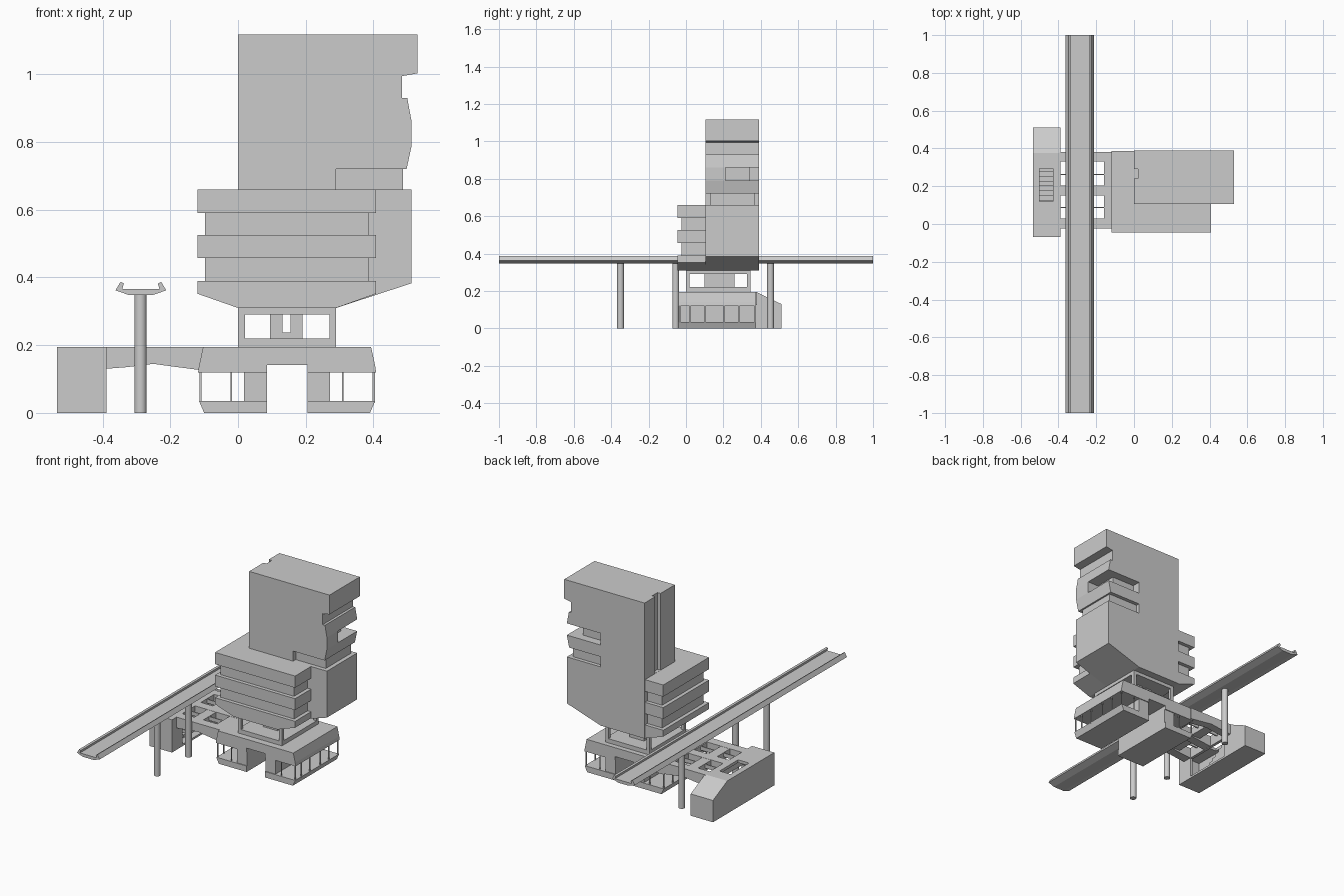
import bpy, bmesh
from mathutils import Vector

old = bpy.data.objects.get("Cube")
if old:
    bpy.data.objects.remove(old, do_unlink=True)

GREY = (0.6, 0.6, 0.6, 1)
mat = bpy.data.materials.new("concrete grey")
mat.use_nodes = True
mat.diffuse_color = GREY
mat.node_tree.nodes["Principled BSDF"].inputs["Base Color"].default_value = GREY


def extrude(name, pts, a, b, axis="y"):
    """Prism from a profile: (x, z) run along y, or (y, z) run along x."""
    bm = bmesh.new()
    place = (lambda p: (p[0], a, p[1])) if axis == "y" else (lambda p: (a, p[0], p[1]))
    face = bm.faces.new([bm.verts.new(place(p)) for p in pts])
    res = bmesh.ops.extrude_face_region(bm, geom=[face])
    step = Vector((0, b - a, 0)) if axis == "y" else Vector((b - a, 0, 0))
    bmesh.ops.translate(bm, vec=step, verts=[v for v in res["geom"] if isinstance(v, bmesh.types.BMVert)])
    bmesh.ops.recalc_face_normals(bm, faces=bm.faces)
    mesh = bpy.data.meshes.new(name)
    bm.to_mesh(mesh)
    bm.free()
    mesh.materials.append(mat)
    ob = bpy.data.objects.new(name, mesh)
    bpy.context.collection.objects.link(ob)
    return ob


def box(name, x0, x1, y0, y1, z0, z1):
    return extrude(name, [(x0, z0), (x1, z0), (x1, z1), (x0, z1)], y0, y1)


def cut(target, *limits):
    cutter = box(target.name + "_cutter", *limits)
    cutter.hide_render = True
    cutter.hide_set(True)
    mod = target.modifiers.new("cut", "BOOLEAN")
    mod.operation, mod.solver, mod.object = "DIFFERENCE", "EXACT", cutter


def flip(x):
    """Mirror across the centre line of the main building."""
    return 0.29 - x


# Tall tower with stepped right edge and sloping underside
tower = extrude("tower", [
    (0, 1.118), (0.53, 1.118), (0.53, 1.003), (0.485, 0.995), (0.485, 0.93), (0.5, 0.93),
    (0.513, 0.86), (0.513, 0.79), (0.498, 0.72), (0.488, 0.72), (0.488, 0.66),
    (0.513, 0.66), (0.513, 0.383), (0.29, 0.31), (0, 0.31)], 0.105, 0.39)
cut(tower, -0.1, 0.02, 0.24, 0.29, 0.661, 1.3)      # vertical slot
cut(tower, 0.29, 0.7, 0, 0.13, 0.66, 0.72)          # lower terrace, front
cut(tower, 0.29, 0.7, 0.368, 0.5, 0.66, 0.72)       # lower terrace, back
cut(tower, 0.44, 0.7, 0.21, 0.5, 0.79, 0.86)        # corner balcony, side
cut(tower, 0.29, 0.45, 0.34, 0.5, 0.79, 0.86)       # corner balcony, back

# Banded wing wrapping the tower: wide and recessed storeys
for i, (z0, z1) in enumerate([(0.59, 0.66), (0.525, 0.59), (0.457, 0.525), (0.39, 0.457)]):
    d = 0.022 * (i % 2)
    box(f"wing_band_{i + 1}", -0.12 + d, 0.408 - d, -0.045 + d, 0.386 - d, z0, z1)
extrude("wing_base", [(-0.12, 0.39), (-0.12, 0.352), (0, 0.31), (0.29, 0.31),
                      (0.408, 0.352), (0.408, 0.39)], -0.045, 0.386)

# Open neck storey
box("neck_slab", 0, 0.29, 0, 0.345, 0.29, 0.312)
box("neck_floor", 0, 0.29, 0, 0.345, 0.19, 0.22)
for x in (0, 0.27):
    for y in (0, 0.325):
        box("neck_corner_post", x, x + 0.02, y, y + 0.02, 0.22, 0.29)
for side, x in (("right", 0.095), ("left", 0.155)):
    box(f"neck_core_{side}", x, x + 0.036, 0.1, 0.26, 0.22, 0.29)
box("neck_core_sill", 0.095, 0.191, 0.1, 0.26, 0.22, 0.237)

# Base building: roof block over two glazed legs
extrude("base_roof", [(-0.103, 0.195), (0.393, 0.195), (0.405, 0.14), (0.408, 0.12),
                      (0.205, 0.12), (0.205, 0.142), (0.085, 0.142), (0.085, 0.12),
                      (-0.118, 0.12), (-0.115, 0.14)], -0.04, 0.375)
for side, f in (("right", lambda x: x), ("left", flip)):
    extrude(f"leg_floor_{side}", [(f(-0.115), 0.035), (f(0.085), 0.035),
                                  (f(0.085), 0), (f(-0.1), 0)], -0.04, 0.375)
    extrude(f"leg_wall_{side}", [(f(0.018), 0), (f(0.085), 0), (f(0.085), 0.125),
                                 (f(0.018), 0.125)], -0.035, 0.37)
    for y in (-0.035, 0.02, 0.1, 0.2, 0.28, 0.366):
        extrude("window_post", [(f(-0.114), 0.03), (f(-0.108), 0.03), (f(-0.108), 0.125),
                                (f(-0.114), 0.125)], y, y + 0.005)
    for y in (-0.035, 0.366):
        extrude("window_bar", [(f(-0.022), 0.03), (f(-0.017), 0.03), (f(-0.017), 0.125),
                               (f(-0.022), 0.125)], y, y + 0.005)

# Ladder-like footbridge to the station block
BEAM = [(-0.395, 0.195), (-0.1, 0.195), (-0.1, 0.125), (-0.2, 0.138), (-0.25, 0.145),
        (-0.33, 0.135), (-0.395, 0.13)]
for name, y0, y1 in (("front", -0.025, 0.03), ("middle", 0.15, 0.205), ("back", 0.33, 0.38)):
    extrude(f"bridge_beam_{name}", BEAM, y0, y1)
for y in (0.085, 0.26):
    box("bridge_rib", -0.39, -0.11, y, y + 0.006, 0.17, 0.193)
for x0, x1 in ((-0.16, -0.1), (-0.31, -0.25)):
    box("bridge_cross_beam", x0, x1, -0.02, 0.375, 0.15, 0.194)

# Hollow station block with sloped back end, roof opening and doorway
station = extrude("station_block", [(-0.068, 0), (0.51, 0), (0.51, 0.13), (0.375, 0.195),
                                    (-0.068, 0.195)], -0.535, -0.388, "x")
cut(station, -0.52, -0.405, -0.05, 0.37, 0.012, 0.178)
cut(station, -0.5, -0.428, 0.12, 0.295, 0.15, 0.3)
cut(station, -0.42, -0.3, 0.03, 0.33, 0.012, 0.13)
for i in range(8):
    box("stair_step", -0.5, -0.43, 0.1 + i * 0.025, 0.125 + i * 0.025, 0.012, 0.03 + i * 0.017)

# Elevated track channel on round columns
half = [(0.075, 0.362), (0.06, 0.387), (0.05, 0.382), (0.055, 0.366)]
under = [(-0.035, 0.348), (0.035, 0.348)]
ring = [(-x, z) for x, z in half] + half[::-1] + under[::-1]
extrude("track", [(x - 0.287, z) for x, z in ring], -1, 1)
for y in (-0.35, -0.055, 0.452):
    bpy.ops.mesh.primitive_cylinder_add(vertices=20, radius=0.018, depth=0.352,
                                        location=(-0.288, y, 0.176))
    col = bpy.context.object
    col.name = "track_column"
    col.data.materials.append(mat)
    bpy.ops.object.shade_smooth_by_angle()
